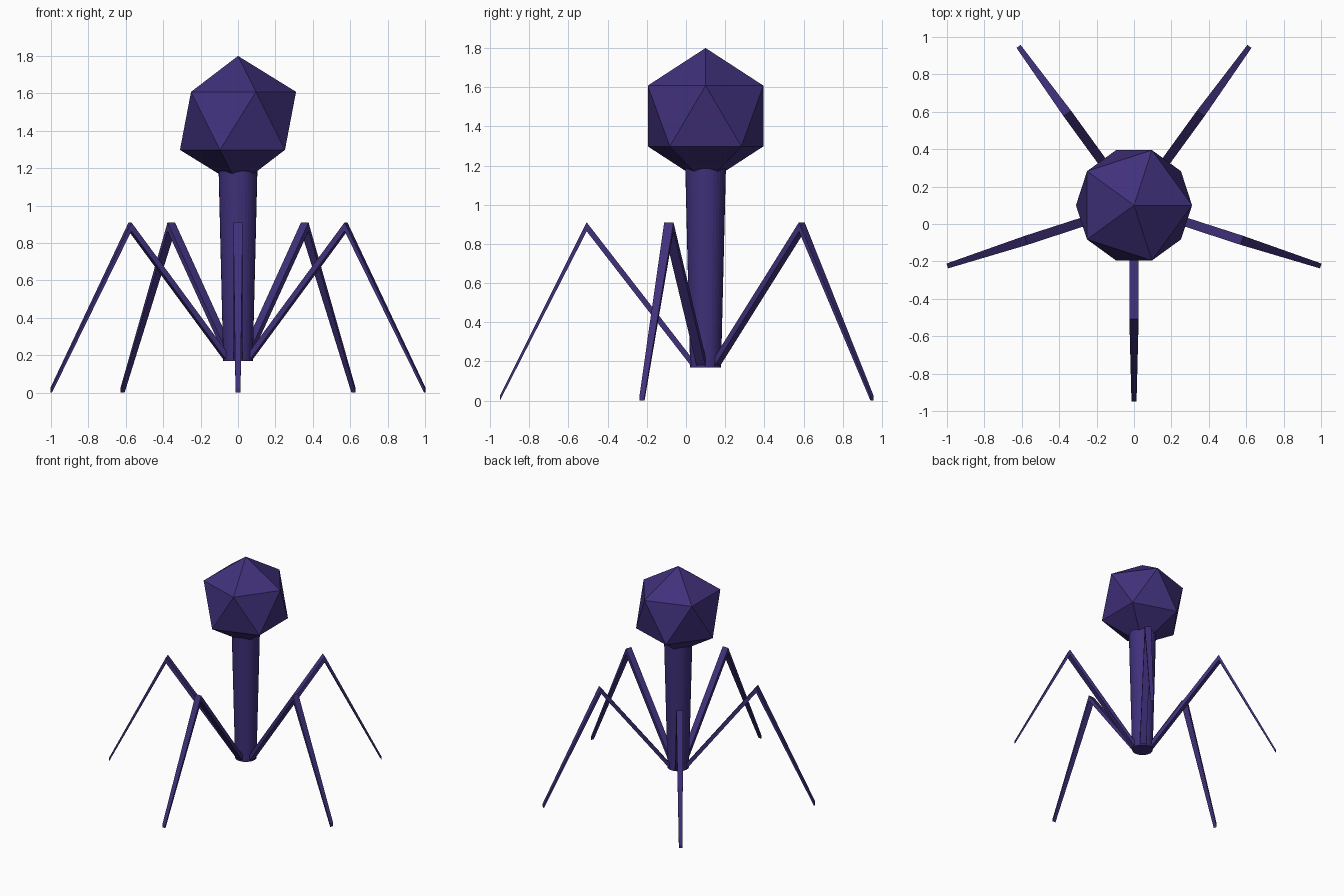
import bpy, bmesh
from math import radians, cos, sin, sqrt
from mathutils import Vector, Matrix

cube = bpy.data.objects.get("Cube")
if cube:
    bpy.data.objects.remove(cube, do_unlink=True)

AXIS = Vector((0, 0.1, 0))  # the vertical axis shared by head, shaft and legs

purple = bpy.data.materials.new("deep purple")
purple.use_nodes = True
colour = (0.051, 0.030, 0.195, 1)
purple.diffuse_color = colour
purple.node_tree.nodes["Principled BSDF"].inputs["Base Color"].default_value = colour


def finish(name, bm):
    bmesh.ops.recalc_face_normals(bm, faces=bm.faces)
    mesh = bpy.data.meshes.new(name)
    bm.to_mesh(mesh)
    bm.free()
    mesh.materials.append(purple)
    obj = bpy.data.objects.new(name, mesh)
    obj.location = AXIS
    bpy.context.collection.objects.link(obj)
    return obj


# Head: icosahedron standing on a point
R, mid = 0.347, 1.453
bm = bmesh.new()
for side in (1, -1):
    bm.verts.new((0, 0, mid + side * R))
    for i in range(5):
        a = radians(72 * i + (0 if side > 0 else 36))
        bm.verts.new((2 * R / sqrt(5) * cos(a), 2 * R / sqrt(5) * sin(a),
                      mid + side * R / sqrt(5)))
bmesh.ops.convex_hull(bm, input=bm.verts)
finish("head", bm)

# Shaft: tapered tube running up into the head
bottom, top = 0.17, 1.2
bm = bmesh.new()
bmesh.ops.create_cone(bm, cap_ends=True, segments=32, radius1=0.079, radius2=0.104,
                      depth=top - bottom,
                      matrix=Matrix.Translation((0, 0, (top + bottom) / 2)))
finish("shaft", bm)


# Legs: bent bars with upright cross-sections (reach, height, width, depth)
STATIONS = [(0.07, 0.194, 0.048, 0.046),   # hip
            (0.607, 0.887, 0.05, 0.046),   # knee
            (1.05, 0.013, 0.027, 0.026)]   # foot


def leg(name, angle):
    bm = bmesh.new()
    rings = []
    for reach, z, w, d in STATIONS:
        rings.append([bm.verts.new((reach, sy * w / 2, z + sz * d / 2))
                      for sy, sz in ((-1, -1), (1, -1), (1, 1), (-1, 1))])
    for a, b in zip(rings, rings[1:]):
        for i in range(4):
            j = (i + 1) % 4
            bm.faces.new((a[i], a[j], b[j], b[i]))
    bm.faces.new(rings[0])
    bm.faces.new(rings[-1])
    obj = finish(name, bm)
    obj.rotation_euler.z = radians(angle)


for name, angle in (("front_leg", 270), ("left_side_leg", 342), ("left_back_leg", 54),
                    ("right_back_leg", 126), ("right_side_leg", 198)):
    leg(name, angle)
